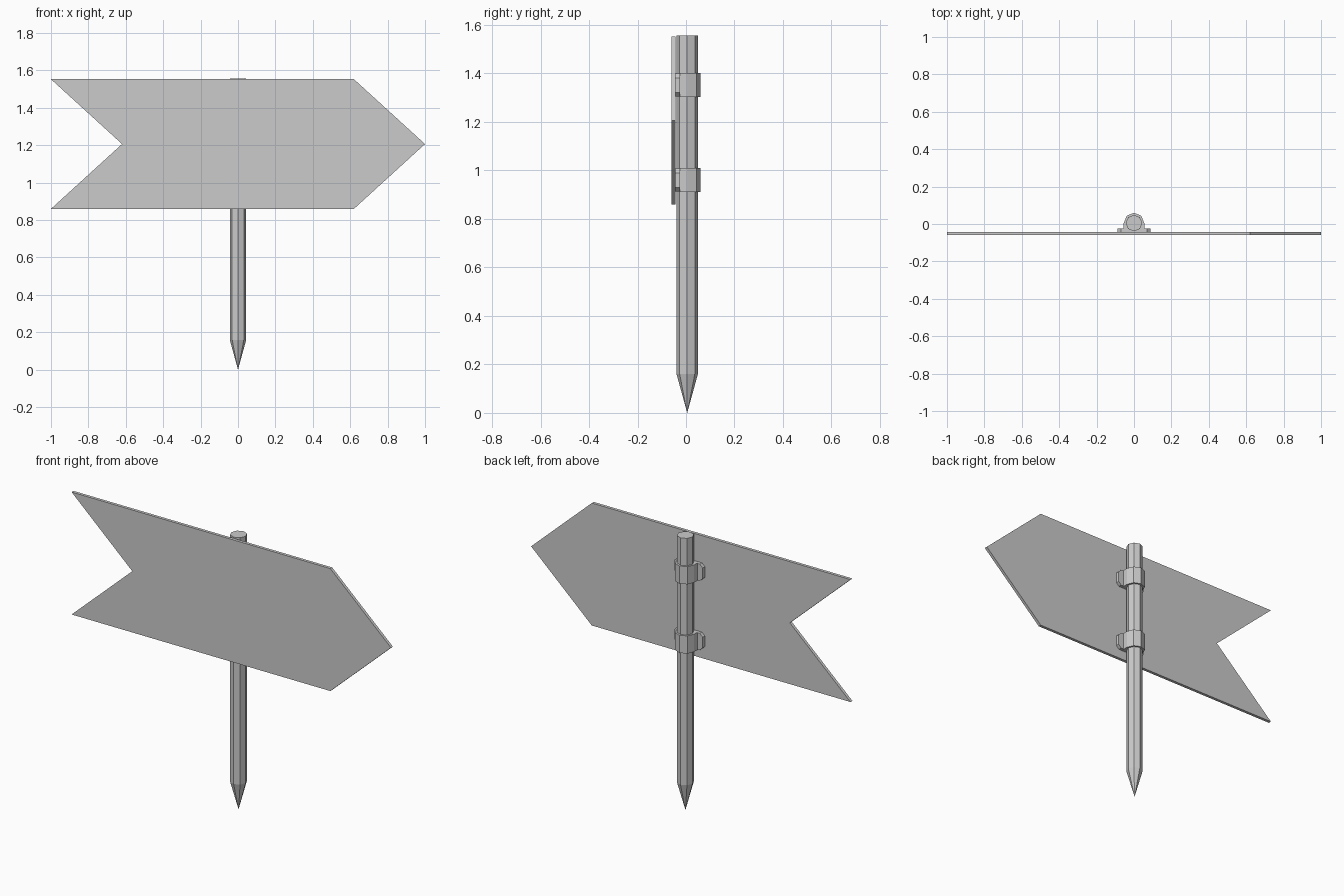
import bpy, bmesh, math
from mathutils import Vector

if "Cube" in bpy.data.objects:
    bpy.data.objects.remove(bpy.data.objects["Cube"])


def prism(name, points, axis, lo, hi):
    """Extrude a closed 2D outline along z (points = x,y) or y (points = x,z)."""
    bm = bmesh.new()

    def place(p, d):
        return (p[0], p[1], d) if axis == 'z' else (p[0], d, p[1])

    face = bm.faces.new([bm.verts.new(place(p, lo)) for p in points])
    ext = bmesh.ops.extrude_face_region(bm, geom=[face])
    step = Vector((0, 0, hi - lo)) if axis == 'z' else Vector((0, hi - lo, 0))
    bmesh.ops.translate(bm, vec=step,
                        verts=[g for g in ext['geom'] if isinstance(g, bmesh.types.BMVert)])
    bmesh.ops.recalc_face_normals(bm, faces=bm.faces)
    return finish(name, bm)


def finish(name, bm):
    mesh = bpy.data.meshes.new(name)
    bm.to_mesh(mesh)
    bm.free()
    obj = bpy.data.objects.new(name, mesh)
    bpy.context.collection.objects.link(obj)
    return obj


def arc(r, start, end, steps):
    angles = [math.radians(start + (end - start) * i / steps) for i in range(steps + 1)]
    return [(r * math.cos(a), POST_Y + r * math.sin(a)) for a in angles]


POST_Y, POST_R = 0.005, 0.044

# Eight-sided post with a sharpened lower end
bm = bmesh.new()
ring = arc(POST_R, 0, 315, 7)
low = [bm.verts.new((x, y, 0.16)) for x, y in ring]
top = [bm.verts.new((x, y, 1.557)) for x, y in ring]
tip = bm.verts.new((0, POST_Y, 0))
bm.faces.new(top)
for i in range(8):
    j = (i + 1) % 8
    bm.faces.new((low[i], low[j], top[j], top[i]))
    bm.faces.new((tip, low[j], low[i]))
bmesh.ops.recalc_face_normals(bm, faces=bm.faces)
finish("post", bm)

# Arrow-shaped board with a notched tail
z0, z1 = 0.86, 1.553
zm = (z0 + z1) / 2
prism("arrow_board",
      [(-1, z0), (0.62, z0), (1, zm), (0.62, z1), (-1, z1), (-0.62, zm)],
      'y', -0.06, -0.043)

# Two clamps: strap around the post and a chamfered mounting plate
for label, z in (("lower", 0.96), ("upper", 1.352)):
    strap = arc(0.055, 0, 180, 4) + [(-0.055, -0.026), (0.055, -0.026)]
    prism(label + "_strap", strap, 'z', z - 0.05, z + 0.05)
    half = [(0.07, -0.047), (0.088, -0.03), (0.088, 0.03), (0.07, 0.047)]
    outline = half + [(-x, h) for x, h in reversed(half)]
    prism(label + "_plate", [(x, z + h) for x, h in outline], 'y', -0.043, -0.024)
